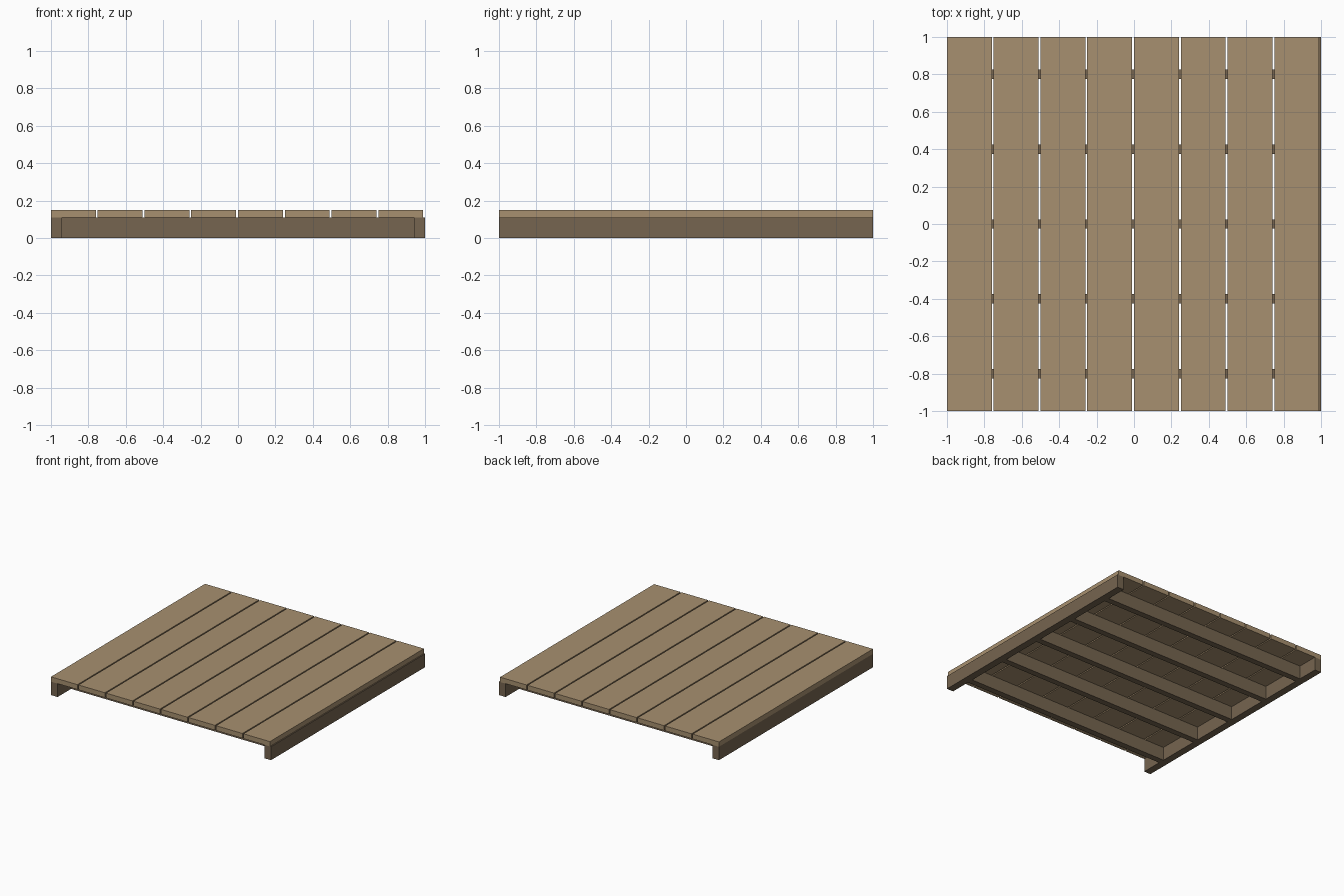
import bpy

if "Cube" in bpy.data.objects:
    bpy.data.objects.remove(bpy.data.objects["Cube"])


def material(name, color):
    m = bpy.data.materials.new(name)
    m.diffuse_color = (*color, 1)
    m.use_nodes = True
    m.node_tree.nodes["Principled BSDF"].inputs["Base Color"].default_value = m.diffuse_color
    return m


def box(name, x, y, z, mat):
    """Box spanning the given (min, max) ranges."""
    spans = (x, y, z)
    bpy.ops.mesh.primitive_cube_add(size=1, location=[(a + b) / 2 for a, b in spans])
    ob = bpy.context.object
    ob.name = name
    ob.scale = [b - a for a, b in spans]
    bpy.ops.object.transform_apply(location=False, rotation=False, scale=True)
    ob.data.materials.append(mat)
    return ob


plank_wood = material("plank_wood", (0.39, 0.28, 0.16))
frame_wood = material("frame_wood", (0.18, 0.13, 0.08))

TOP = 0.11      # top of the frame
INNER = 0.94    # inner face of the side beams

# Deck planks with narrow gaps
for i in range(8):
    x = -1 + 0.25 * i
    box(f"plank_{i + 1}", (x, x + 0.24), (-1, 1), (TOP, 0.15), plank_wood)

# Side beams
box("left_beam", (-1, -INNER), (-1, 1), (0, TOP), frame_wood)
box("right_beam", (INNER, 1), (-1, 1), (0, TOP), frame_wood)

# Cross joists between the beams
for i in range(5):
    y = -0.8 + 0.4 * i
    box(f"joist_{i + 1}", (-INNER, INNER), (y - 0.025, y + 0.025), (0, TOP), frame_wood)
